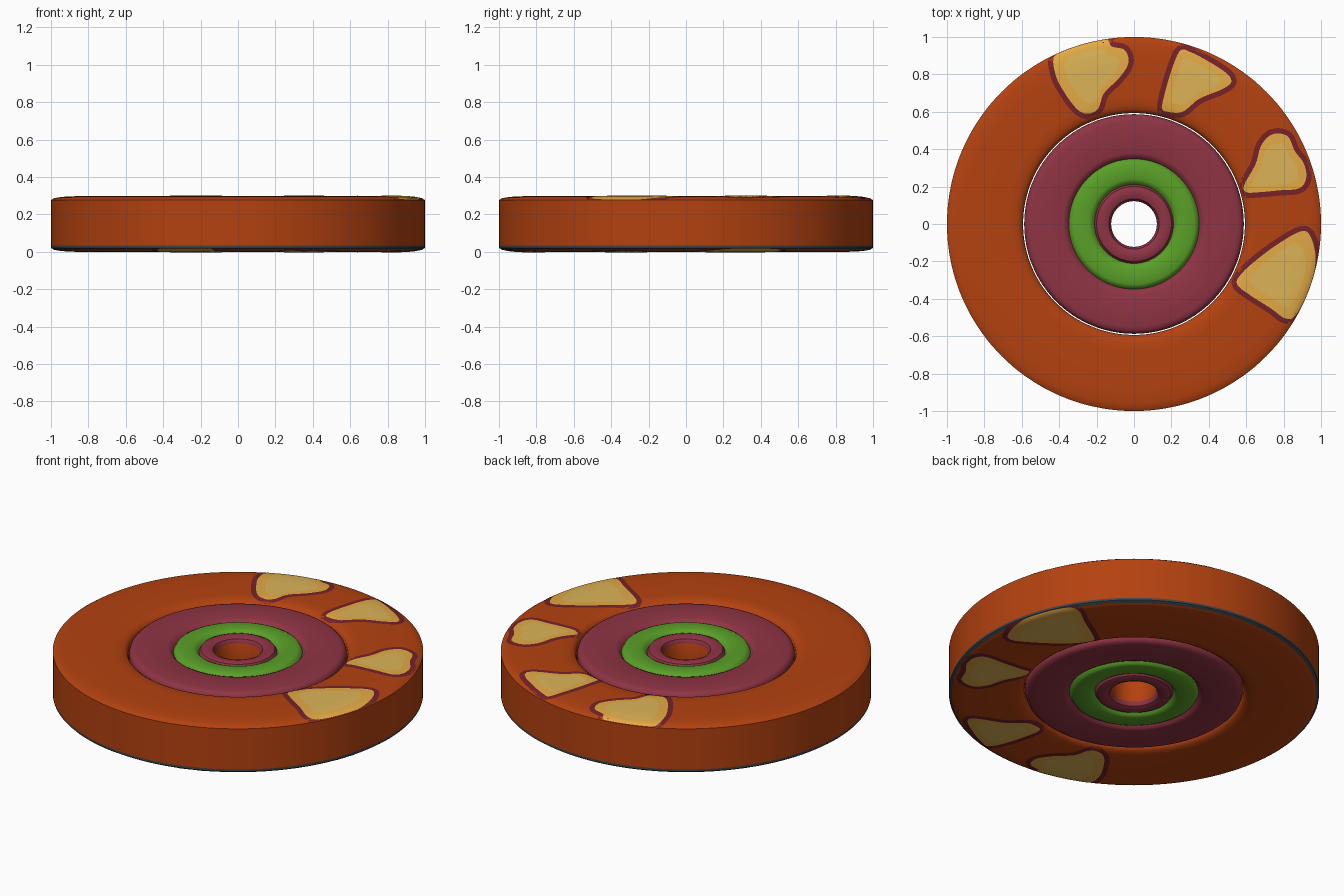
import bpy, bmesh, math
from mathutils import Vector

if "Cube" in bpy.data.objects:
    bpy.data.objects.remove(bpy.data.objects["Cube"])

H = 0.297      # total thickness
SEG = 144


def mat(name, col):
    m = bpy.data.materials.new(name)
    m.diffuse_color = (*col, 1)
    m.use_nodes = True
    m.node_tree.nodes["Principled BSDF"].inputs["Base Color"].default_value = m.diffuse_color
    return m


ORANGE = mat("orange", (0.456, 0.054, 0.005))
PLUM = mat("plum", (0.275, 0.034, 0.058))
GREEN = mat("green", (0.102, 0.352, 0.021))
GOLD = mat("gold", (0.77, 0.402, 0.06))
CREAM = mat("pale_gold", (0.72, 0.456, 0.095))
MAROON = mat("maroon", (0.181, 0.016, 0.022))
GREY = mat("dark_grey", (0.045, 0.061, 0.07))


def finish(name, bm, mats):
    me = bpy.data.meshes.new(name)
    bm.to_mesh(me)
    bm.free()
    for m in mats:
        me.materials.append(m)
    ob = bpy.data.objects.new(name, me)
    bpy.context.collection.objects.link(ob)
    bpy.ops.object.select_all(action='DESELECT')
    ob.select_set(True)
    bpy.context.view_layer.objects.active = ob
    bpy.ops.object.shade_smooth_by_angle(angle=math.radians(35))
    return ob


def lathe(name, profile, mats, rule):
    """Revolve a closed (r, z) profile; rule(r, z) picks the material."""
    bm = bmesh.new()
    rings = []
    for r, z in profile:
        rings.append([bm.verts.new((r * math.cos(2 * math.pi * i / SEG),
                                    r * math.sin(2 * math.pi * i / SEG), z))
                      for i in range(SEG)])
    n = len(profile)
    for k in range(n):
        a, b = rings[k], rings[(k + 1) % n]
        pa, pb = profile[k], profile[(k + 1) % n]
        idx = rule((pa[0] + pb[0]) / 2, (pa[1] + pb[1]) / 2)
        for i in range(SEG):
            j = (i + 1) % SEG
            f = bm.faces.new((a[i], a[j], b[j], b[i]))
            f.material_index = idx
    bmesh.ops.recalc_face_normals(bm, faces=bm.faces)
    return finish(name, bm, mats)


def both_sides(top, extra=()):
    """Mirror a top half profile to the underside."""
    return top + [(r, H - z) for r, z in reversed(top)] + list(extra)


# Outer disc with softly rounded edges and a thin grey band low on the rim
body_top = [(0.593, 0.262), (0.600, 0.277), (0.615, 0.287), (0.64, 0.294),
            (0.68, 0.297), (0.87, 0.297), (0.92, 0.295), (0.96, 0.291),
            (0.985, 0.286), (1.0, 0.276)]
body = body_top + [(1.0, 0.034)] + [(r, H - z) for r, z in reversed(body_top)]
lathe("outer_disc", body, [ORANGE, GREY],
      lambda r, z: 1 if r > 0.986 and z < 0.032 else 0)

# Hub with plum, green and plum rings, and an orange bore
hub_top = [(0.587, 0.262), (0.581, 0.280), (0.570, 0.290), (0.55, 0.295),
           (0.38, 0.295), (0.363, 0.289), (0.348, 0.270),
           (0.337, 0.288), (0.322, 0.295), (0.24, 0.295), (0.224, 0.288),
           (0.211, 0.270), (0.200, 0.287), (0.185, 0.293), (0.155, 0.293),
           (0.134, 0.284), (0.122, 0.262)]


def hub_rule(r, z):
    if r < 0.1225:
        return 2
    return 1 if 0.211 < r < 0.348 else 0


lathe("hub_rings", both_sides(hub_top), [PLUM, GREEN, ORANGE], hub_rule)


def surface(r):
    for (r0, z0), (r1, z1) in zip(body_top, body_top[1:]):
        if r <= r1:
            return z0 + (z1 - z0) * (r - r0) / (r1 - r0)
    return body_top[-1][1]


def smooth_loop(pts, sub=5):
    """Closed Catmull-Rom curve, counter-clockwise."""
    p = [Vector(q) for q in pts]
    n = len(p)
    if sum(p[i].cross(p[(i + 1) % n]) for i in range(n)) < 0:
        p.reverse()
    out = []
    for i in range(n):
        a, b, c, d = p[i - 1], p[i], p[(i + 1) % n], p[(i + 2) % n]
        for s in range(sub):
            t = s / sub
            out.append(0.5 * (2 * b + (c - a) * t + (2 * a - 5 * b + 4 * c - d) * t * t
                              + (3 * b - a - 3 * c + d) * t ** 3))
    return out


def grow(loop, d):
    n = len(loop)
    out = []
    for i in range(n):
        t = (loop[(i + 1) % n] - loop[i - 1]).normalized()
        out.append(loop[i] + Vector((t.y, -t.x)) * d)
    return out


def patch(name, loop, lift, m, under):
    """Thin painted plate following the disc surface."""
    c = sum(loop, Vector((0, 0))) / len(loop)
    bm = bmesh.new()

    def vert(p):
        r = p.length
        q = p * (min(max(r, 0.602), 0.997) / r)
        z = surface(q.length) + lift
        return bm.verts.new((q.x, -q.y, H - z) if under else (q.x, q.y, z))

    steps, n = 14, len(loop)
    mid = vert(c)
    prev = None
    for k in range(1, steps + 1):
        ring = [vert(c.lerp(p, k / steps)) for p in loop]
        for i in range(n):
            j = (i + 1) % n
            if prev:
                bm.faces.new((prev[i], ring[i], ring[j], prev[j]))
            else:
                bm.faces.new((mid, ring[i], ring[j]))
        prev = ring
    finish(name, bm, [m])


# Four painted wedge shapes, repeated on the flipped underside
shapes = [
    [(-.42, .91), (-.42, .80), (-.37, .70), (-.30, .61), (-.24, .59), (-.19, .62),
     (-.16, .70), (-.08, .78), (-.03, .86), (-.05, .93), (-.12, .95), (-.15, .99), (-.28, .97)],
    [(.25, .93), (.21, .85), (.17, .72), (.15, .62), (.18, .60), (.26, .60),
     (.35, .67), (.47, .72), (.52, .76), (.49, .81), (.38, .88), (.30, .92)],
    [(.74, .48), (.82, .47), (.86, .39), (.91, .32), (.92, .24), (.88, .19),
     (.78, .18), (.67, .17), (.60, .17), (.59, .21), (.65, .32), (.68, .42)],
    [(.89, -.04), (.94, -.06), (.97, -.17), (.95, -.31), (.87, -.48), (.81, -.505),
     (.73, -.45), (.62, -.38), (.55, -.32), (.58, -.26), (.67, -.18), (.78, -.10)],
]
for under in (False, True):
    side = "bottom" if under else "top"
    for i, pts in enumerate(shapes, 1):
        loop = smooth_loop(pts)
        c = sum(loop, Vector((0, 0))) / len(loop)
        patch(f"{side}_wedge_border_{i}", grow(loop, 0.028), 0.001, MAROON, under)
        patch(f"{side}_wedge_{i}", loop, 0.002, GOLD, under)
        patch(f"{side}_wedge_core_{i}", [c.lerp(p, 0.72) for p in loop], 0.003, CREAM, under)
